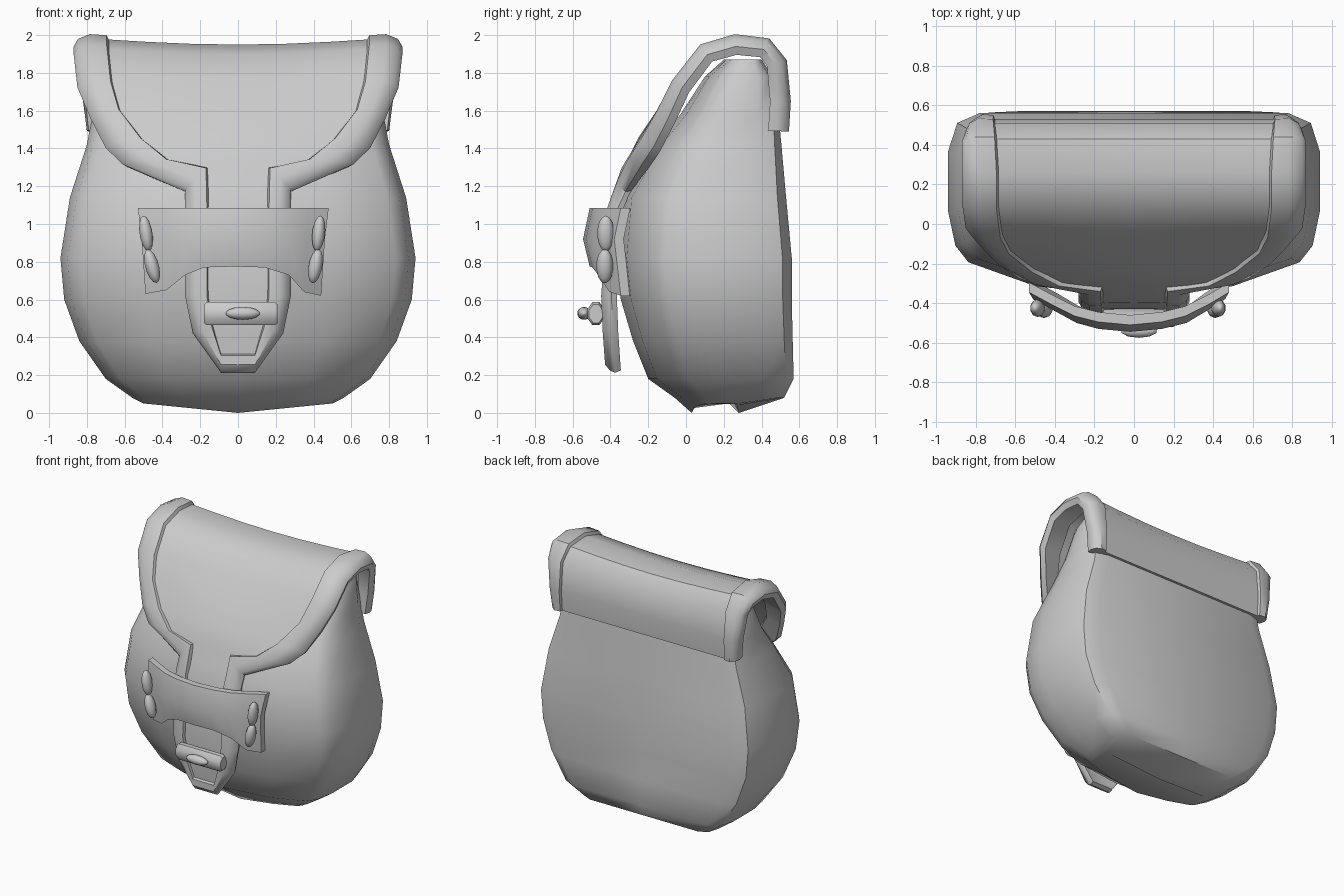
import bpy, bmesh, math
from mathutils import Vector

if "Cube" in bpy.data.objects:
    bpy.data.objects.remove(bpy.data.objects["Cube"])


def finish(name, bm):
    bmesh.ops.recalc_face_normals(bm, faces=bm.faces[:])
    me = bpy.data.meshes.new(name)
    bm.to_mesh(me)
    bm.free()
    ob = bpy.data.objects.new(name, me)
    bpy.context.collection.objects.link(ob)
    return ob


def loft(name, rings):
    """Skin closed rings of equal length and cap both ends."""
    bm = bmesh.new()
    vs = [[bm.verts.new(p) for p in r] for r in rings]
    n = len(rings[0])
    for a, b in zip(vs, vs[1:]):
        for i in range(n):
            j = (i + 1) % n
            bm.faces.new((a[i], a[j], b[j], b[i]))
    bm.faces.new(vs[0])
    bm.faces.new(vs[-1])
    return finish(name, bm)


def clamp(v):
    return max(0.0, min(1.0, v))


# Pouch body: one outline (width, depth fractions) scaled per height
half = [(.53, .06), (.89, .19), (.96, .28), (1, .47), (1, .79), (.95, .947), (.83, 1)]
outline = [(0, 0)] + half + [(0, 1)] + [(-x, y) for x, y in reversed(half)]
levels = [  # z, half width, front y, back y
    (0, .50, .03, .28), (.08, .56, -.06, .52), (.18, .70, -.20, .57),
    (.38, .84, -.28, .565), (.60, .92, -.345, .56), (.82, .94, -.37, .56),
    (1.14, .89, -.34, .53), (1.42, .80, -.17, .505), (1.58, .77, -.03, .49),
    (1.78, .75, .10, .46), (1.87, .70, .20, .40)]
loft("pouch_body", [[(x * w, yf + (yb - yf) * y, z + (.05 * abs(x) if z == 0 else 0))
                     for x, y in outline] for z, w, yf, yb in levels])

# Flap surface: side profile from the back edge, over the top, down the tongue
path = [(.52, 1.49), (.53, 1.65), (.51, 1.86), (.43, 1.96), (.26, 1.98), (.09, 1.93),
        (-.03, 1.78), (-.15, 1.61), (-.25, 1.46), (-.315, 1.33), (-.355, 1.18),
        (-.40, 1.08), (-.43, .62), (-.42, .42), (-.40, .21)]


def profile(s):
    s = max(0, min(len(path) - 1, s))
    i = min(int(s), len(path) - 2)
    return Vector(path[i]).lerp(Vector(path[i + 1]), s - i)


def flap_point(x, s, n=0):
    """Point on the flap at width x and path position s, lifted by n."""
    p = profile(s)
    t = (profile(s + .5) - profile(s - .5)).normalized()
    y, z = p.x + t.y * n, p.y - t.x * n
    z -= .03 * clamp((p.y - 1.6) / .3) * clamp(1 - (x / .7) ** 2)
    if p.x < .2:
        y += .12 * x * x * clamp((1.75 - p.y) / .3)
    return (x, y, z)


# Flap sheet
widths = [.74, .74, .74, .74, .74, .74, .74, .70, .60, .42, .20, .20, .20, .16, .07]
steps = [-1, -.67, -.33, 0, .33, .67, 1]
rings = []
for i, w in enumerate(widths):
    s = min(i, 13.7)
    rings.append([flap_point(k * w, s) for k in steps] +
                 [flap_point(k * w, s, -.035) for k in reversed(steps)])
loft("flap", rings)

# Raised trim around the flap: inner and outer (x, s) pairs, then mirrored
pairs = [(.70, 0, .80, 0), (.70, 1, .82, 1), (.70, 2, .85, 2), (.69, 3, .87, 3),
         (.68, 4, .87, 4), (.68, 5, .87, 5), (.66, 6.2, .85, 6.2), (.62, 7.07, .78, 7.2),
         (.50, 8.1, .70, 8.3), (.36, 8.95, .61, 9), (.16, 9.2, .28, 10),
         (.155, 10.9, .28, 10.9), (.155, 12, .28, 12), (.13, 12.8, .24, 13),
         (.09, 13.5, .09, 14)]
pairs += [(-a, b, -c, d) for a, b, c, d in reversed(pairs)]
section = [(0, -.01), (.08, .02), (.55, .025), (.88, 0), (1, -.04), (.9, -.085), (.1, -.06)]
rings = []
for a, b, c, d in pairs:
    deep = 1 if d < 9.5 else .65
    rings.append([flap_point(a + (c - a) * t, b + (d - b) * t, n if n > 0 else n * deep)
                  for t, n in section])
loft("flap_trim", rings)

# Bowed retaining band across the tongue: top x, bottom x, y, bottom z
columns = [(-.53, -.49, -.345, .63), (-.42, -.38, -.405, .65), (-.30, -.28, -.465, .73),
           (-.18, -.18, -.495, .77), (-.02, -.02, -.51, .775), (.14, .14, -.495, .77),
           (.26, .27, -.465, .73), (.38, .35, -.405, .64), (.48, .44, -.345, .62)]
rings = []
for xt, xb, y, zb in columns:
    bow = .035
    face = [(xt, y, 1.085), ((xt + xb) / 2, y - bow, .92), (xb, y, zb)]
    rings.append(face + [(px, py + .05, pz) for px, py, pz in reversed(face)])
loft("retaining_band", rings)


# Rounded lumps: stitches on the band and the toggle peg
def lump(name, loc, size, tilt=0):
    bm = bmesh.new()
    bmesh.ops.create_uvsphere(bm, u_segments=10, v_segments=7, radius=1)
    ob = finish(name, bm)
    ob.location, ob.scale, ob.rotation_euler = loc, size, (0, tilt, 0)


for side, x_up, x_low in (("left", -.487, -.455), ("right", .427, .41)):
    tilt = -.15 if side == "left" else .1
    lump("stitch_upper_" + side, (x_up, -.425, .95), (.036, .045, .095), tilt)
    lump("stitch_lower_" + side, (x_low, -.43, .777), (.038, .045, .092), tilt * 1.8)

# Toggle bar with chamfered ends
ring = [(math.cos(k * math.pi / 4 + math.pi / 8), math.sin(k * math.pi / 4 + math.pi / 8))
        for k in range(8)]
loft("toggle_bar", [[(x, -.477 + .048 * r * c, .525 + .066 * r * s) for c, s in ring]
                    for x, r in ((-.18, .8), (-.165, 1), (.195, 1), (.21, .8))])
lump("toggle_peg", (.025, -.54, .527), (.095, .036, .034))

# Smooth shading with sharp creases kept
bpy.ops.object.select_all(action='SELECT')
bpy.context.view_layer.objects.active = bpy.data.objects["pouch_body"]
bpy.ops.object.shade_smooth_by_angle(angle=math.radians(40))
